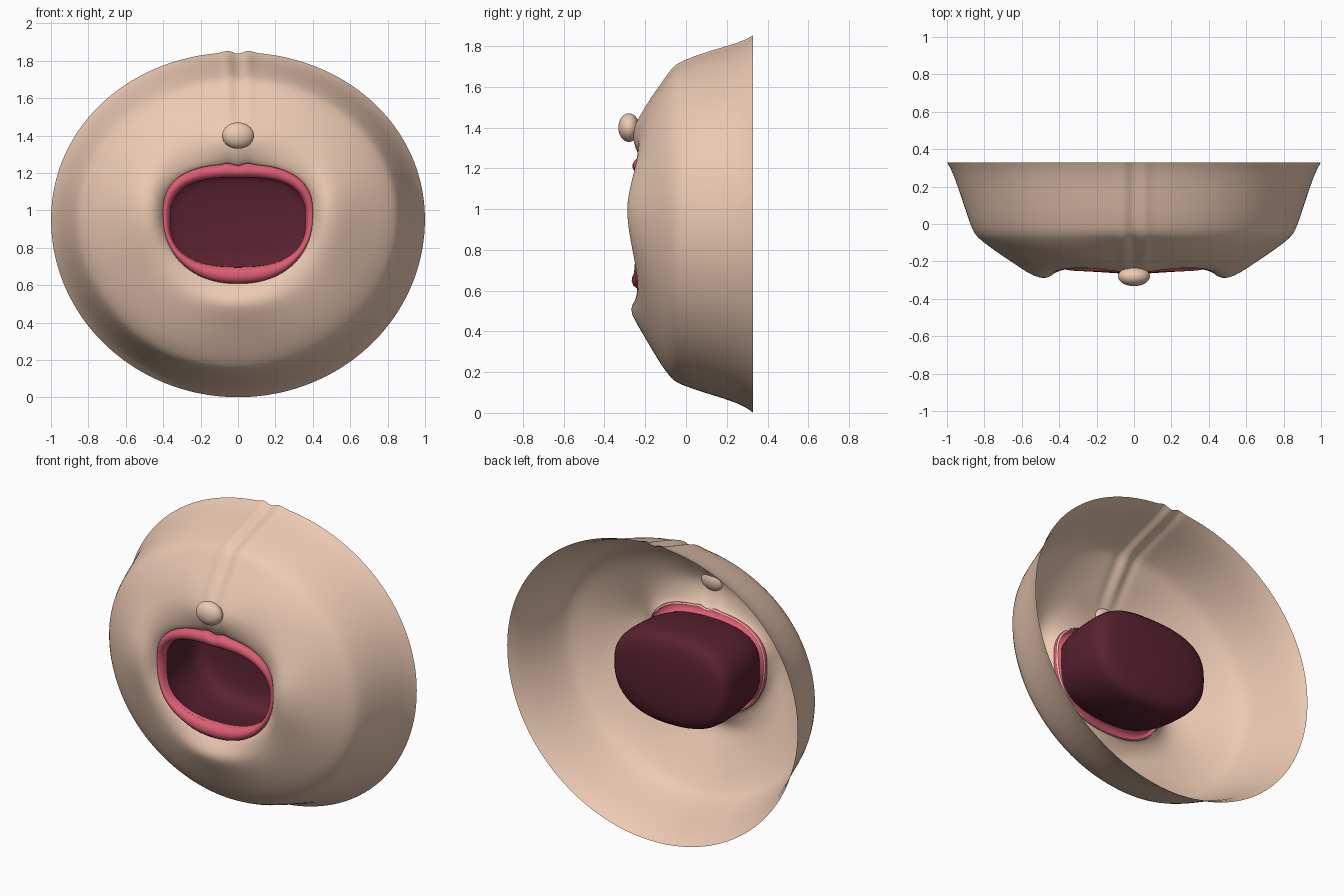
import bpy, bmesh
from math import pi, sin, cos, exp

N = 128


def material(name, rgb):
    m = bpy.data.materials.new(name)
    m.diffuse_color = (*rgb, 1)
    return m


def groove(x):
    # twin ridges with a furrow on the midline
    return 0.011 * exp(-((abs(x) - 0.055) / 0.028) ** 2) - 0.009 * exp(-(x / 0.028) ** 2)


def loft(name, rings, mat, cap=False):
    """ring = side x, side y, top z, top y, bottom z, bottom y, diagonal y,
    centre z, top exponent, bottom exponent, groove along z, groove along -y"""
    bm = bmesh.new()
    loops = []
    for sx, sy, tz, ty, bz, by, dy, cz, nt, nb, gz, gy in rings:
        loop = []
        for j in range(N):
            u = 2 * pi * j / N - pi
            a = pi / 2 + u - 0.6 * sin(u)      # denser near the top midline
            c, s = cos(a), sin(a)
            n = nt if s > 0 else nb
            k = (abs(c) ** n + abs(s) ** n) ** (-1 / n)
            x = sx * c * k
            z = cz + s * k * ((tz - cz) if s > 0 else (cz - bz))
            end, p = (ty, 16) if s > 0 else (by, 10)
            y = dy + (sy - dy) * abs(c) ** 7 + (end - dy) * abs(s) ** p
            if s > 0:
                z += gz * groove(x)
                y -= gy * groove(x)
            loop.append(bm.verts.new((x, y, z)))
        loops.append(loop)
    for A, B in zip(loops, loops[1:]):
        for j in range(N):
            k = (j + 1) % N
            bm.faces.new((A[j], A[k], B[k], B[j]))
    if cap:
        L = loops[-1]
        mid = bm.verts.new((0, rings[-1][1] + 0.005, rings[-1][7]))
        for j in range(N):
            bm.faces.new((L[j], L[(j + 1) % N], mid))
    me = bpy.data.meshes.new(name)
    bm.to_mesh(me)
    bm.free()
    me.materials.append(mat)
    me.shade_smooth()
    ob = bpy.data.objects.new(name, me)
    bpy.context.collection.objects.link(ob)
    sub = ob.modifiers.new("smooth", 'SUBSURF')
    sub.levels = sub.render_levels = 1
    return ob


skin = material("skin", (0.84, 0.59, 0.45))
pink = material("lip_pink", (0.72, 0.11, 0.17))
dark = material("mouth_dark", (0.10, 0.016, 0.03))

# face shell, from back rim to mouth edge
loft("face_shell", [
    (1.00, .33, 1.845, .33, .0, .33, .33, .95, 2.04, 2, 1, 0),
    (.965, .27, 1.81, .27, .045, .27, .27, .95, 2.04, 2, 1, 0),
    (.91, .10, 1.765, .10, .095, .10, .10, .95, 2.04, 2, 1, 0),
    (.865, -.035, 1.715, -.035, .14, -.035, -.035, .95, 2.04, 2, .8, .2),
    (.84, -.07, 1.69, -.065, .165, -.07, -.07, .95, 2.04, 2, .5, .5),
    (.77, -.125, 1.63, -.105, .23, -.12, -.125, .95, 2.04, 2, .3, .6),
    (.66, -.20, 1.55, -.165, .35, -.19, -.185, .96, 2, 2, .1, .6),
    (.57, -.26, 1.45, -.23, .45, -.25, -.22, .98, 2.1, 2.1, 0, .3),
    (.50, -.295, 1.38, -.27, .51, -.28, -.235, 1.0, 2.3, 2.2, 0, 0),
    (.44, -.285, 1.30, -.25, .56, -.245, -.235, 1.0, 2.5, 2.2, .3, 0),
    (.40, -.23, 1.248, -.22, .608, -.215, -.225, .98, 2.6, 2.2, .6, 0),
    (.39, -.20, 1.238, -.20, .615, -.20, -.205, .98, 2.6, 2.2, .5, 0),
], skin)

# rolled lips
loft("lips", [
    (.40, -.205, 1.245, -.205, .61, -.20, -.205, .98, 2.6, 2.2, .6, 0),
    (.405, -.225, 1.25, -.24, .603, -.245, -.235, .98, 2.6, 2.2, .7, 0),
    (.388, -.235, 1.218, -.27, .645, -.275, -.26, .97, 2.7, 2.3, .4, 0),
    (.368, -.215, 1.178, -.255, .695, -.255, -.245, .95, 2.8, 2.6, 0, 0),
    (.362, -.18, 1.175, -.21, .70, -.21, -.20, .95, 2.8, 2.6, 0, 0),
], pink)

# mouth pouch behind the lips
loft("mouth_cavity", [
    (.366, -.20, 1.18, -.235, .696, -.235, -.225, .95, 2.8, 2.6, 0, 0),
    (.395, -.13, 1.21, -.13, .655, -.13, -.13, .95, 2.7, 2.5, 0, 0),
    (.405, .08, 1.22, .08, .635, .08, .08, .95, 2.6, 2.4, 0, 0),
    (.395, .155, 1.21, .155, .65, .155, .155, .95, 2.6, 2.4, 0, 0),
    (.35, .19, 1.16, .19, .71, .19, .19, .95, 2.6, 2.4, 0, 0),
    (.16, .20, 1.04, .20, .85, .20, .20, .95, 2.5, 2.4, 0, 0),
], dark, cap=True)

# nose button
bpy.ops.mesh.primitive_uv_sphere_add(segments=40, ring_count=24, location=(0, -.28, 1.4))
nose = bpy.context.object
nose.name = "nose"
nose.scale = (.085, .052, .07)
nose.data.materials.append(skin)
bpy.ops.object.shade_smooth()
